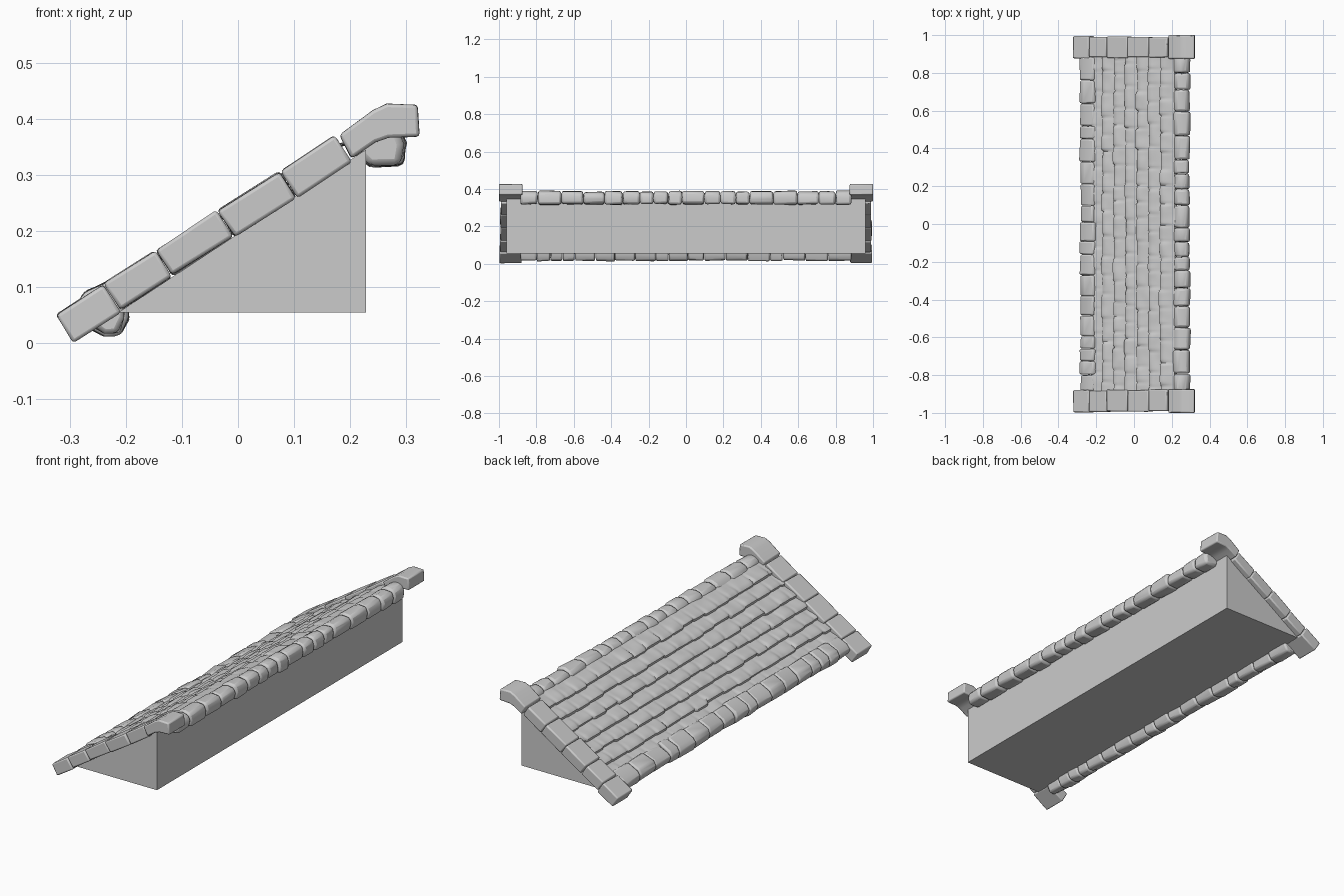
import bpy, bmesh, math, random
from mathutils import Vector, noise

if "Cube" in bpy.data.objects:
    bpy.data.objects.remove(bpy.data.objects["Cube"])

random.seed(7)
ANG = math.atan(0.645)
CA, SA = math.cos(ANG), math.sin(ANG)
ORIGIN = (-0.295, 0.003)


def slope(s, t):
    """Slope coordinates (along, above) to x, z."""
    return ORIGIN[0] + s * CA - t * SA, ORIGIN[1] + s * SA + t * CA


def prism(bm, profile, y0, y1, jitter=0.0, sections=1):
    """Closed block: an x-z profile carried along y, with roughened corners."""
    rings = []
    for k in range(sections + 1):
        y = y0 + (y1 - y0) * k / sections
        ring = []
        for x, z in profile:
            j = [random.uniform(-jitter, jitter) for _ in range(3)]
            ring.append(bm.verts.new((x + j[0], y + j[1] * 0.6, z + j[2])))
        rings.append(ring)
    n = len(profile)
    for a, b in zip(rings, rings[1:]):
        for i in range(n):
            bm.faces.new((a[i], a[(i + 1) % n], b[(i + 1) % n], b[i]))
    bm.faces.new(rings[0])
    bm.faces.new(rings[-1])


def finish(name, bm, bevel=0.0, smooth=True):
    bmesh.ops.recalc_face_normals(bm, faces=bm.faces)
    me = bpy.data.meshes.new(name)
    bm.to_mesh(me)
    bm.free()
    ob = bpy.data.objects.new(name, me)
    bpy.context.collection.objects.link(ob)
    if bevel:
        m = ob.modifiers.new("worn_edges", 'BEVEL')
        m.width, m.segments, m.limit_method = bevel, 2, 'ANGLE'
        m.angle_limit = math.radians(35)
    if smooth:
        bpy.ops.object.select_all(action='DESELECT')
        ob.select_set(True)
        bpy.context.view_layer.objects.active = ob
        bpy.ops.object.shade_smooth_by_angle(angle=math.radians(45))
    return ob


# Plain wedge body under the roof
bm = bmesh.new()
prism(bm, [(-0.213, 0.055), (0.228, 0.055), (0.228, 0.345)], -0.96, 0.96)
finish("wedge_body", bm, smooth=False)

# Sloping gable trim at both ends, each capped by a bent top block
joints = [0.0, 0.102, 0.212, 0.343, 0.475, 0.593]
cap = [(0.181, 0.371), (0.24, 0.415), (0.265, 0.427), (0.32, 0.425),
       (0.324, 0.368), (0.268, 0.366), (0.245, 0.358), (0.202, 0.329)]
for name, side in (("front_gable_trim", -1), ("back_gable_trim", 1)):
    bm = bmesh.new()
    for i, (a, b) in enumerate(zip(joints, joints[1:])):
        low = -0.003 if i == 0 else random.uniform(-0.002, 0.003)
        top = random.uniform(0.054, 0.058)
        prof = [slope(a + 0.001, low), slope(b - 0.001, low),
                slope(b - 0.001, top), slope(a + 0.001, top)]
        inner = random.uniform(0.875, 0.885)
        outer = random.uniform(0.988, 0.997)
        prism(bm, prof, side * inner, side * outer, 0.0015)
    prism(bm, cap, side * 0.875, side * 1.0, 0.0005)
    finish(name, bm, 0.006)

# Rows of rough stones along the ridge and the eave
ridge = [(0.203, 0.345), (0.217, 0.378), (0.25, 0.391), (0.288, 0.385),
         (0.299, 0.355), (0.294, 0.318), (0.234, 0.314)]
eave = [(-0.288, 0.065), (-0.272, 0.09), (-0.215, 0.118), (-0.197, 0.10),
        (-0.197, 0.045), (-0.21, 0.016), (-0.24, 0.014), (-0.277, 0.035)]
for name, prof in (("ridge_stones", ridge), ("eave_stones", eave)):
    bm = bmesh.new()
    weights = [random.uniform(0.65, 1.3) for _ in range(18)]
    unit = 1.77 / sum(weights)
    cx = sum(p[0] for p in prof) / len(prof)
    cz = sum(p[1] for p in prof) / len(prof)
    y = -0.885
    for w in weights:
        k = random.uniform(0.9, 1.03)
        stone = [(cx + (x - cx) * k, cz + (z - cz) * k) for x, z in prof]
        prism(bm, stone, y + 0.001, y + w * unit - 0.001, 0.004)
        y += w * unit
    finish(name, bm, 0.012)

# Overlapping courses of worn roof tiles
course = [(0.0, 0.012), (0.0, 0.034), (0.05, 0.044), (0.2, 0.047), (0.4, 0.044),
          (0.6, 0.040), (0.8, 0.035), (1.0, 0.031), (1.2, 0.027)]
PITCH, S0, NY = 0.073, 0.10, 220
bm = bmesh.new()
for row in range(7):
    edges = [-0.9 - random.uniform(0, 0.09)]
    while edges[-1] < 0.9:
        edges.append(edges[-1] + random.uniform(0.075, 0.13))
    tiles = [(random.uniform(-0.006, 0.006), random.uniform(-0.005, 0.003))
             for _ in edges]
    prev = None
    for j in range(NY + 1):
        y = -0.9 + 1.8 * j / NY
        i = max(k for k, e in enumerate(edges) if e <= y)
        end = edges[i + 1] if i + 1 < len(edges) else edges[i] + 0.1
        gap = min(y - edges[i], end - y)
        round_off = max(0.0, 1 - gap / 0.018) ** 2
        ds, dt = tiles[i]
        ring = []
        for u, t in course:
            fade = max(0.0, 1 - u * 0.8)
            bump = noise.noise(Vector((y * 14, u * 1.5 + row * 7.3, 0))) * 0.004
            s = S0 + PITCH * (row + u) + (ds + round_off * 0.003) * fade
            h = t + bump + (dt - round_off * 0.006) * fade
            x, z = slope(s, h)
            ring.append(bm.verts.new((x, y, z)))
        if prev:
            for a in range(len(course) - 1):
                bm.faces.new((prev[a], prev[a + 1], ring[a + 1], ring[a]))
        prev = ring
finish("roof_tiles", bm)
